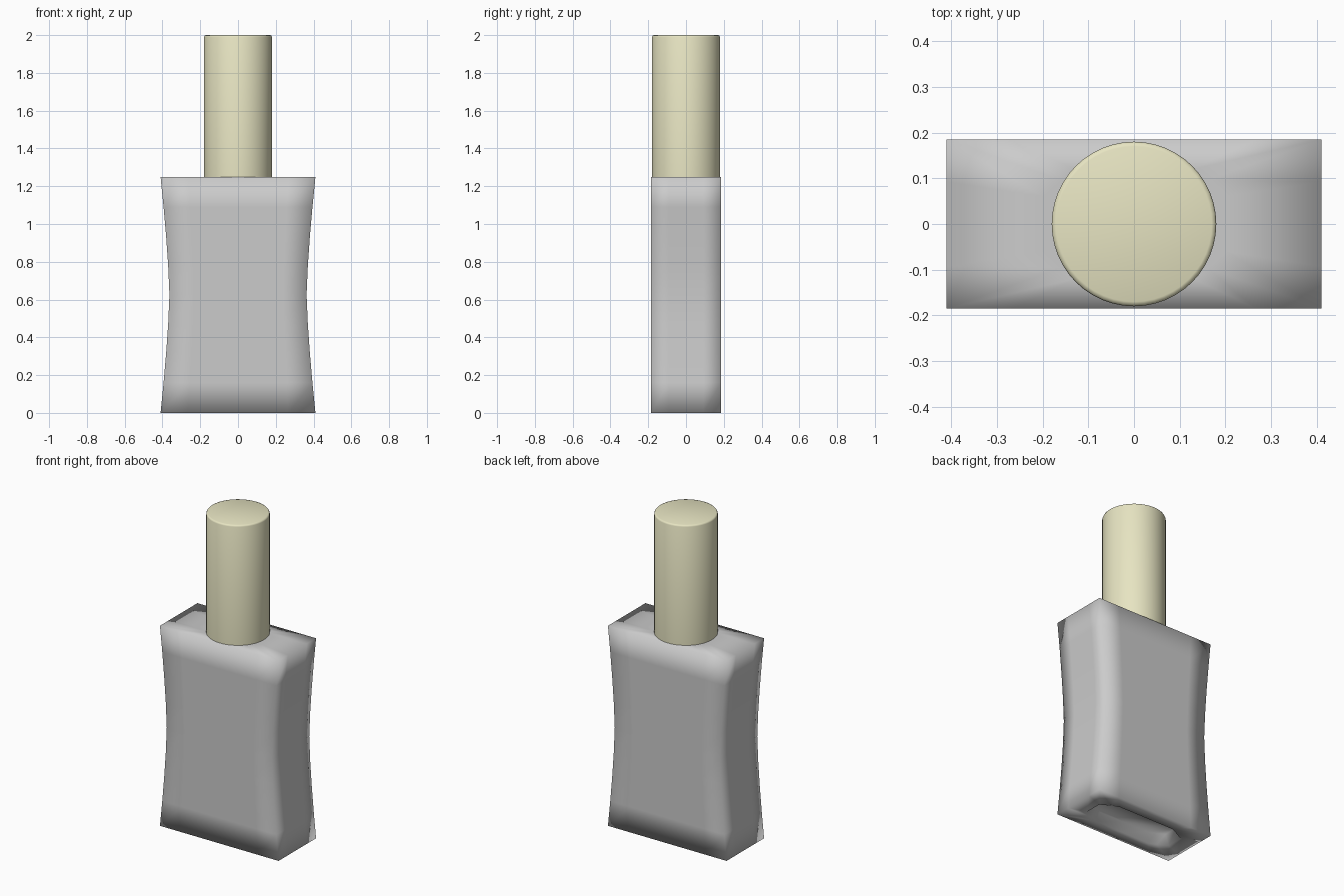
import bpy, bmesh, math

if "Cube" in bpy.data.objects:
    bpy.data.objects.remove(bpy.data.objects["Cube"])

HALF_W, WAIST, HALF_D, HEIGHT = 0.41, 0.363, 0.185, 1.25

# Perimeter of the rectangular cross-section, as fractions of half width / depth
FRONT = [(x, -1) for x in (-1, -0.65, 0, 0.65)]
RIGHT = [(1, y) for y in (-1, -0.5, 0.5)]
PERIMETER = FRONT + RIGHT + [(-x, -y) for x, y in FRONT + RIGHT]


def outer_ring(bm, z):
    t = abs(2 * z / HEIGHT - 1)
    w = WAIST + (HALF_W - WAIST) * t ** 1.4
    return [bm.verts.new((x * w, y * HALF_D, z)) for x, y in PERIMETER]


def inner_ring(bm, z, w, d):
    ring = []
    for x, y in PERIMETER:
        # pull the four corners in, giving a chamfered opening
        k = 0.8 if abs(x) == 1 and abs(y) == 1 else 1.0
        ring.append(bm.verts.new((x * k * w, y * k * d, z)))
    return ring


# Waisted bottle with a recess under the base
bm = bmesh.new()
rings = [inner_ring(bm, 0.06, 0.27, 0.09), inner_ring(bm, 0, 0.30, 0.105)]
rings += [outer_ring(bm, z) for z in (0, 0.16, 0.32, 0.47, 0.625, 0.78, 0.93, 1.09, HEIGHT)]
rings.append(inner_ring(bm, HEIGHT, 0.2, 0.12))
n = len(PERIMETER)
for a, b in zip(rings, rings[1:]):
    for i in range(n):
        j = (i + 1) % n
        bm.faces.new((a[i], a[j], b[j], b[i]))
bm.faces.new(rings[0][::-1])
bm.faces.new(rings[-1])
bmesh.ops.recalc_face_normals(bm, faces=bm.faces)
for f in bm.faces:
    f.smooth = True
mesh = bpy.data.meshes.new("bottle_body")
bm.to_mesh(mesh)
bm.free()
body = bpy.data.objects.new("bottle_body", mesh)
bpy.context.collection.objects.link(body)

# Tall round cap with a softened top edge
bpy.ops.mesh.primitive_cylinder_add(vertices=48, radius=0.18, depth=0.75,
                                    location=(0, 0, 1.625))
cap = bpy.context.object
cap.name = "cap"
bm = bmesh.new()
bm.from_mesh(cap.data)
top_edges = [e for e in bm.edges if all(v.co.z > 0.37 for v in e.verts)]
bmesh.ops.bevel(bm, geom=top_edges, offset=0.01, segments=2, profile=0.5, affect='EDGES')
bm.to_mesh(cap.data)
bm.free()
bpy.ops.object.shade_smooth_by_angle(angle=math.radians(50))
mat = bpy.data.materials.new("cream")
mat.diffuse_color = (0.80, 0.78, 0.54, 1)
mat.use_nodes = True
mat.node_tree.nodes["Principled BSDF"].inputs["Base Color"].default_value = mat.diffuse_color
cap.data.materials.append(mat)
